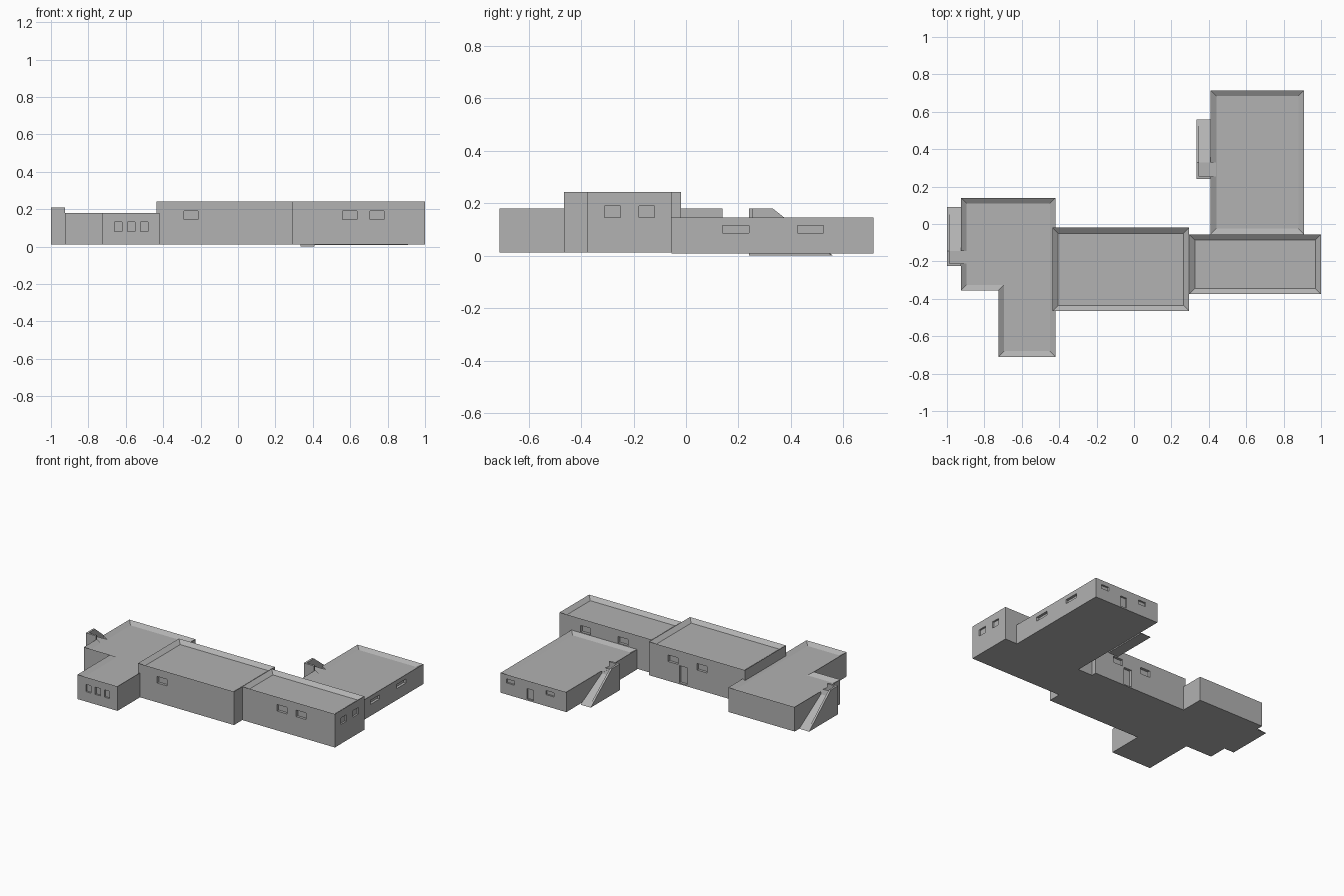
import bpy
import bmesh
from mathutils import Vector

cube = bpy.data.objects.get("Cube")
if cube:
    bpy.data.objects.remove(cube, do_unlink=True)

plaster = bpy.data.materials.new("grey_plaster")
GREY = (0.445, 0.445, 0.445, 1)
plaster.diffuse_color = GREY
plaster.use_nodes = True
bsdf = plaster.node_tree.nodes["Principled BSDF"]
bsdf.inputs["Base Color"].default_value = GREY
bsdf.inputs["Roughness"].default_value = 0.9


def finish(name, bm):
    bmesh.ops.recalc_face_normals(bm, faces=bm.faces[:])
    mesh = bpy.data.meshes.new(name)
    bm.to_mesh(mesh)
    bm.free()
    mesh.materials.append(plaster)
    obj = bpy.data.objects.new(name, mesh)
    bpy.context.collection.objects.link(obj)
    return obj


def prism(bm, points, offset):
    """Extrude a flat outline along an offset; return the far face."""
    face = bm.faces.new([bm.verts.new(p) for p in points])
    result = bmesh.ops.extrude_face_region(bm, geom=[face], use_keep_orig=True)
    verts = [g for g in result["geom"] if isinstance(g, bmesh.types.BMVert)]
    bmesh.ops.translate(bm, verts=verts, vec=Vector(offset))
    return [g for g in result["geom"] if isinstance(g, bmesh.types.BMFace)
            and all(v in verts for v in g.verts)][0]


def box(bm, x0, x1, y0, y1, z0, z1):
    prism(bm, [(x0, y0, z0), (x1, y0, z0), (x1, y1, z0), (x0, y1, z0)],
          (0, 0, z1 - z0))


def rect(x0, x1, y0, y1):
    return [(x0, y0), (x1, y0), (x1, y1), (x0, y1)]


def opening(axis, wall, a, b, z0, z1, depth=0.018):
    """Cutter box in a wall; a positive depth goes in from the + side."""
    lo, hi = sorted((wall - depth, wall + depth))
    return (a, b, lo, hi, z0, z1) if axis == "y" else (lo, hi, a, b, z0, z1)


def room(name, outline, z0, z1, depth, cuts):
    """Flat-roofed block with a raised parapet and recessed openings."""
    bm = bmesh.new()
    top = prism(bm, [(x, y, z0) for x, y in outline], (0, 0, z1 - z0))
    bmesh.ops.recalc_face_normals(bm, faces=bm.faces[:])
    bmesh.ops.inset_region(bm, faces=[top], thickness=0.03, use_even_offset=True)
    bmesh.ops.translate(bm, verts=top.verts[:], vec=(0, 0, -depth))
    obj = finish(name, bm)
    if not cuts:
        return obj
    bm = bmesh.new()
    for cut in cuts:
        box(bm, *cut)
    cutter = finish(name + "_cutter", bm)
    cutter.hide_render = True
    mod = obj.modifiers.new("openings", "BOOLEAN")
    mod.operation = "DIFFERENCE"
    mod.solver = "EXACT"
    mod.object = cutter
    bpy.context.view_layer.update()
    graph = bpy.context.evaluated_depsgraph_get()
    carved = bpy.data.meshes.new_from_object(obj.evaluated_get(graph))
    obj.modifiers.clear()
    obj.data = carved
    bpy.data.objects.remove(cutter, do_unlink=True)
    return obj


def stair(name, x0, x1, foot, landing, end, z0, z1, floor):
    """Ramp up to the roof with an outer side wall and an end wall."""
    wall = 0.014
    bm = bmesh.new()
    for xa, xb, y_end, top in ((x0, x0 + wall, end, z1),
                               (x0 + wall, x1, end + wall, floor)):
        profile = [(foot, z0), (landing, top), (y_end, top), (y_end, z0)]
        prism(bm, [(xa, y, z) for y, z in profile], (xb - xa, 0, 0))
    box(bm, x0 + wall, x1, end, end + wall, z0, z1)
    return finish(name, bm)


BASE = 0.012
SILL, HEAD = 0.145, 0.19

# West room: L-shaped, three small front windows, parapet gap for the stair
west_cuts = [opening("y", -0.71, x, x + 0.04, 0.08, 0.13, 0.012)
             for x in (-0.66, -0.59, -0.52)]
west_cuts.append((-0.95, -0.88, -0.211, -0.145, 0.1605, 0.22))
room("west_room",
     [(-0.925, -0.355), (-0.725, -0.355), (-0.725, -0.71),
      (-0.42, -0.71), (-0.42, 0.14), (-0.925, 0.14)],
     BASE, 0.18, 0.02, west_cuts)

# Central hall: one front window, two rear windows and a rear door
room("central_hall", rect(-0.435, 0.295, -0.465, -0.02), BASE, 0.242, 0.022,
     [opening("y", -0.465, -0.29, -0.215, SILL, HEAD),
      opening("y", -0.02, 0.075, 0.15, SILL, HEAD),
      opening("y", -0.02, -0.145, -0.07, SILL, HEAD),
      opening("y", -0.02, 0.005, 0.065, 0.02, 0.14)])

# East hall: paired windows at the front, rear and end
east_cuts = [opening("y", -0.375, x, x + 0.075, SILL, HEAD) for x in (0.56, 0.705)]
east_cuts += [opening("y", -0.055, x, x + 0.075, 0.15, 0.195) for x in (0.48, 0.765)]
east_cuts += [opening("x", 1.0, y, y + 0.06, SILL, HEAD, 0.012)
              for y in (-0.31, -0.18)]
room("east_hall", rect(0.295, 1.0, -0.375, -0.055), BASE, 0.242, 0.022, east_cuts)

# North wing: low block with side windows, rear windows and door
wing_cuts = [opening("x", 0.91, y, y + 0.1, 0.087, 0.115) for y in (0.14, 0.425)]
wing_cuts += [opening("y", 0.715, x, x + 0.06, 0.087, 0.115, 0.012)
              for x in (0.505, 0.805)]
wing_cuts.append(opening("y", 0.715, 0.66, 0.71, 0.018, 0.09, 0.012))
wing_cuts.append((0.38, 0.455, 0.254, 0.33, 0.1285, 0.2))
room("north_wing", rect(0.41, 0.91, -0.055, 0.715), 0.008, 0.145, 0.017, wing_cuts)

# Outside stairs up to the two lower roofs
stair("west_stair", -1.0, -0.925, 0.09, -0.145, -0.225, BASE, 0.208, 0.16)
stair("north_stair", 0.333, 0.41, 0.56, 0.33, 0.24, 0.0, 0.18, 0.128)
